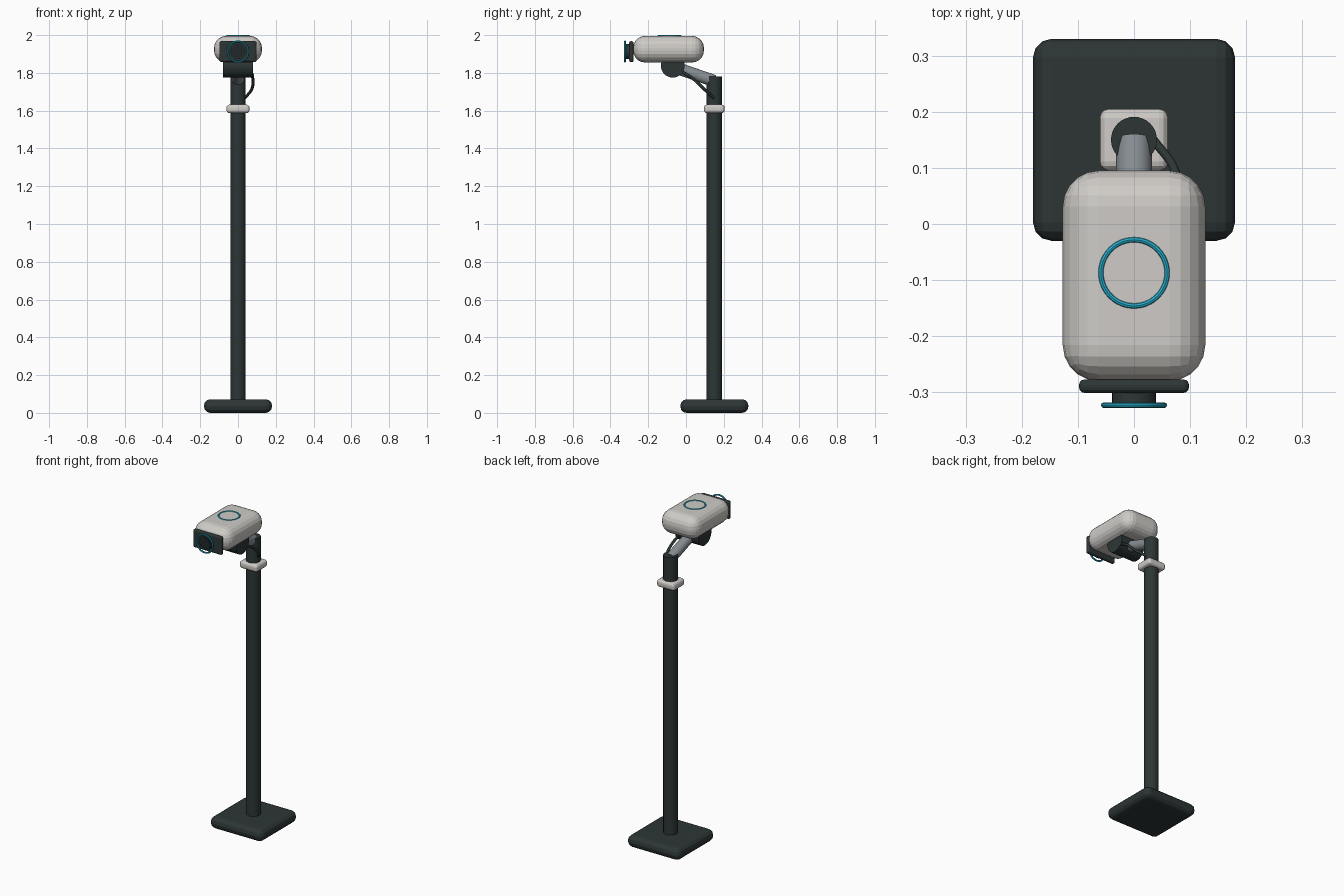
import bpy
from mathutils import Vector

if "Cube" in bpy.data.objects:
    bpy.data.objects.remove(bpy.data.objects["Cube"])


def material(name, rgb):
    m = bpy.data.materials.new(name)
    m.diffuse_color = (*rgb, 1)
    m.use_nodes = True
    m.node_tree.nodes["Principled BSDF"].inputs["Base Color"].default_value = m.diffuse_color
    return m


DARK = material("charcoal", (0.026, 0.036, 0.036))
LIGHT = material("warm_white", (0.62, 0.60, 0.57))
GREY = material("steel_grey", (0.24, 0.27, 0.29))
CYAN = material("cyan", (0.02, 0.42, 0.60))
LENS = material("lens_black", (0.014, 0.02, 0.022))


def finish(name, mat):
    ob = bpy.context.object
    ob.name = name
    ob.data.materials.append(mat)
    return ob


def box(name, lo, hi, bevel, segments, mat):
    """Bevelled box between two corners."""
    lo, hi = Vector(lo), Vector(hi)
    bpy.ops.mesh.primitive_cube_add(size=1, location=(lo + hi) / 2)
    ob = finish(name, mat)
    ob.scale = hi - lo
    bpy.ops.object.transform_apply(location=False, rotation=False, scale=True)
    mod = ob.modifiers.new("round_edges", 'BEVEL')
    mod.width, mod.segments = bevel, segments
    return ob


def rod(name, a, b, radius, mat, sides=32):
    """Cylinder from point a to point b."""
    a, b = Vector(a), Vector(b)
    bpy.ops.mesh.primitive_cylinder_add(
        vertices=sides, radius=radius, depth=(b - a).length, location=(a + b) / 2,
        rotation=(b - a).to_track_quat('Z', 'Y').to_euler())
    ob = finish(name, mat)
    bpy.ops.object.shade_smooth_by_angle()
    return ob


def ring(name, loc, major, minor, rot, mat):
    bpy.ops.mesh.primitive_torus_add(major_segments=48, minor_segments=8, location=loc,
                                     rotation=rot, major_radius=major, minor_radius=minor)
    ob = finish(name, mat)
    bpy.ops.object.shade_smooth_by_angle()
    return ob


# Stand
box("base_plate", (-0.18, -0.03, 0), (0.18, 0.33, 0.072), 0.033, 3, DARK)
rod("pole", (0, 0.15, 0.05), (0, 0.15, 1.78), 0.041, DARK)
box("pole_collar", (-0.061, 0.095, 1.587), (0.061, 0.205, 1.632), 0.016, 3, LIGHT)

# Tilting arm and hinge
rod("support_arm", (0, -0.07, 1.833), (0, 0.15, 1.757), 0.032, GREY)
rod("hinge_barrel", (-0.08, -0.07, 1.838), (0.08, -0.07, 1.838), 0.063, DARK)

# Camera head
box("camera_body", (-0.127, -0.28, 1.855), (0.127, 0.095, 1.996), 0.064, 5, LIGHT)
box("front_plate", (-0.098, -0.301, 1.857), (0.098, -0.277, 1.968), 0.01, 3, DARK)
rod("lens_barrel", (0, -0.29, 1.913), (0, -0.32, 1.913), 0.039, DARK)
rod("lens_glass", (0, -0.315, 1.913), (0, -0.322, 1.913), 0.034, LENS)
ring("lens_ring", (0, -0.323, 1.913), 0.054, 0.005, (1.5708, 0, 0), CYAN)
ring("top_ring", (0, -0.087, 1.995), 0.059, 0.005, (0, 0, 0), CYAN)

# Cable looping from the hinge to the pole
path = [(0.065, -0.05, 1.82), (0.078, 0.03, 1.775), (0.073, 0.095, 1.715), (0.035, 0.15, 1.665)]
curve = bpy.data.curves.new("cable", 'CURVE')
curve.dimensions = '3D'
curve.bevel_depth, curve.bevel_resolution = 0.008, 2
curve.use_fill_caps = True
spline = curve.splines.new('BEZIER')
spline.bezier_points.add(len(path) - 1)
for point, co in zip(spline.bezier_points, path):
    point.co = co
    point.handle_left_type = point.handle_right_type = 'AUTO'
cable = bpy.data.objects.new("cable", curve)
curve.materials.append(DARK)
bpy.context.collection.objects.link(cable)
